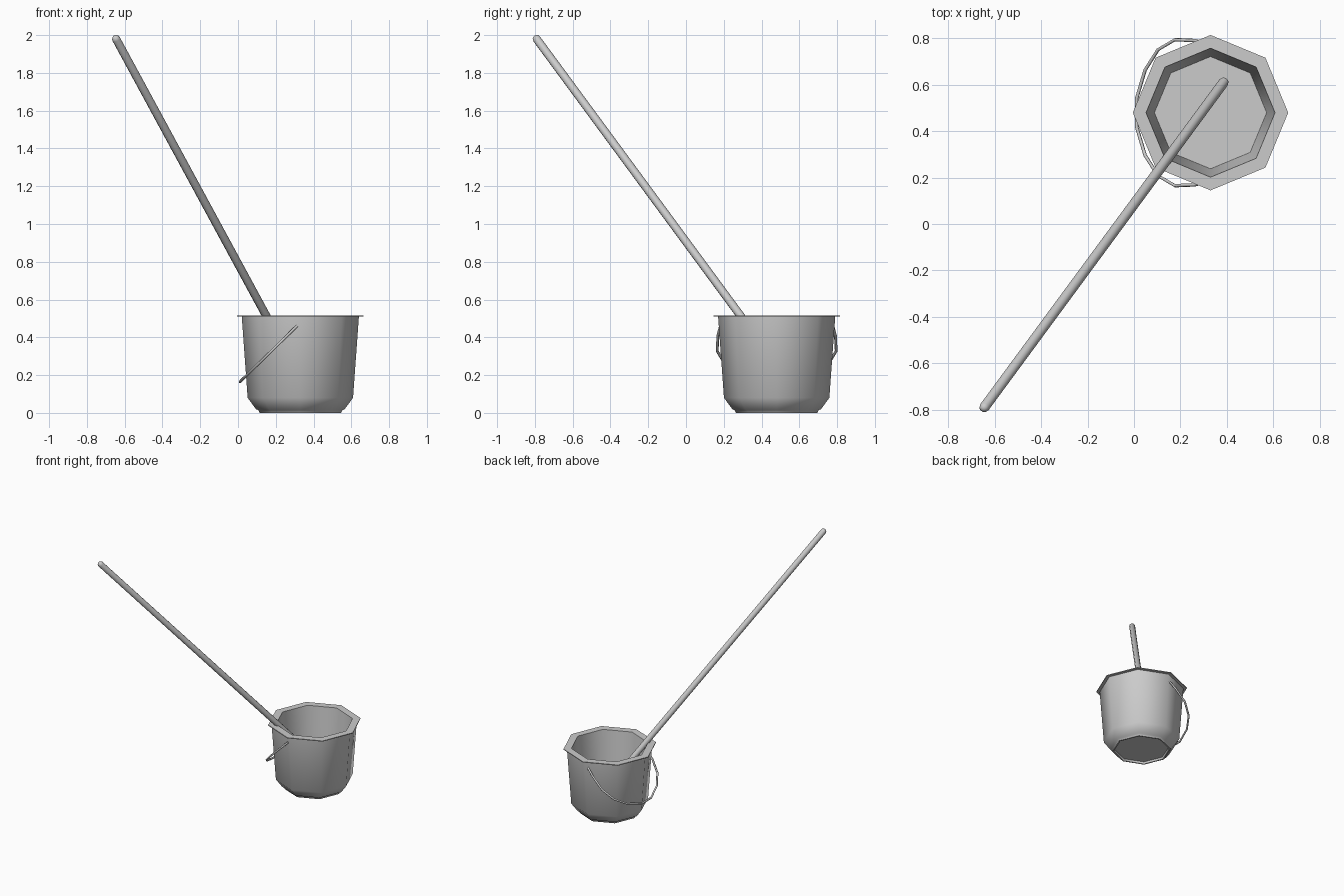
import bpy, bmesh
from math import cos, sin, tau, pi, radians
from mathutils import Vector

if "Cube" in bpy.data.objects:
    bpy.data.objects.remove(bpy.data.objects["Cube"])

CENTRE = Vector((0.33, 0.48, 0))


def lathe(name, profile, sides, angle):
    """Revolve (radius, z) points around z; radius 0 collapses to a pole."""
    bm = bmesh.new()
    rings = []
    for r, z in profile:
        if r == 0:
            rings.append([bm.verts.new((0, 0, z))] * sides)
        else:
            rings.append([bm.verts.new((r * cos(tau * i / sides), r * sin(tau * i / sides), z))
                          for i in range(sides)])
    for a, b in zip(rings, rings[1:]):
        for i in range(sides):
            j = (i + 1) % sides
            bm.faces.new(dict.fromkeys((a[i], a[j], b[j], b[i])))
    bmesh.ops.recalc_face_normals(bm, faces=bm.faces)
    mesh = bpy.data.meshes.new(name)
    bm.to_mesh(mesh)
    bm.free()
    obj = bpy.data.objects.new(name, mesh)
    bpy.context.collection.objects.link(obj)
    bpy.ops.object.select_all(action='DESELECT')
    obj.select_set(True)
    bpy.context.view_layer.objects.active = obj
    bpy.ops.object.shade_smooth_by_angle(angle=radians(angle))
    return obj


# Octagonal bucket: recessed base, foot, flared wall, flat rim, inner wall and floor
bucket = lathe("bucket", [
    (0, 0.015), (0.20, 0.015), (0.205, 0.0), (0.215, 0.0), (0.222, 0.014), (0.235, 0.02),
    (0.279, 0.08), (0.31, 0.509), (0.335, 0.509), (0.335, 0.515),
    (0.278, 0.515), (0.242, 0.05), (0, 0.05)], 8, 46)
bucket.location = CENTRE

# Long round-ended stick leaning in the bucket
top, foot = Vector((-0.645, -0.79, 1.979)), Vector((0.386, 0.61, 0.078))
axis = top - foot
R = 0.022
dome = [(R * cos(a), R * sin(a)) for a in (0, pi / 6, pi / 3)] + [(0, R)]
stick = lathe("stick", [(r, -z) for r, z in reversed(dome)]
              + [(r, axis.length + z) for r, z in dome], 10, 60)
stick.rotation_mode = 'QUATERNION'
stick.rotation_quaternion = axis.to_track_quat('Z', 'Y')
stick.location = foot

# Wire handle hanging at a slant; (drop, side) points mirrored across the middle
half = [(0.0, 0.298), (0.05, 0.311), (0.135, 0.315), (0.208, 0.272), (0.264, 0.184), (0.301, 0.06)]
path = half + [(d, -s) for d, s in reversed(half)]
curve = bpy.data.curves.new("handle", 'CURVE')
curve.dimensions = '3D'
curve.bevel_depth = 0.0075
curve.bevel_resolution = 1
curve.use_fill_caps = True
spline = curve.splines.new('POLY')
spline.points.add(len(path) - 1)
for p, (d, s) in zip(spline.points, path):
    p.co = (0.312 - d, CENTRE.y + s, 0.46 - 0.98 * d, 1)
handle = bpy.data.objects.new("handle", curve)
bpy.context.collection.objects.link(handle)
